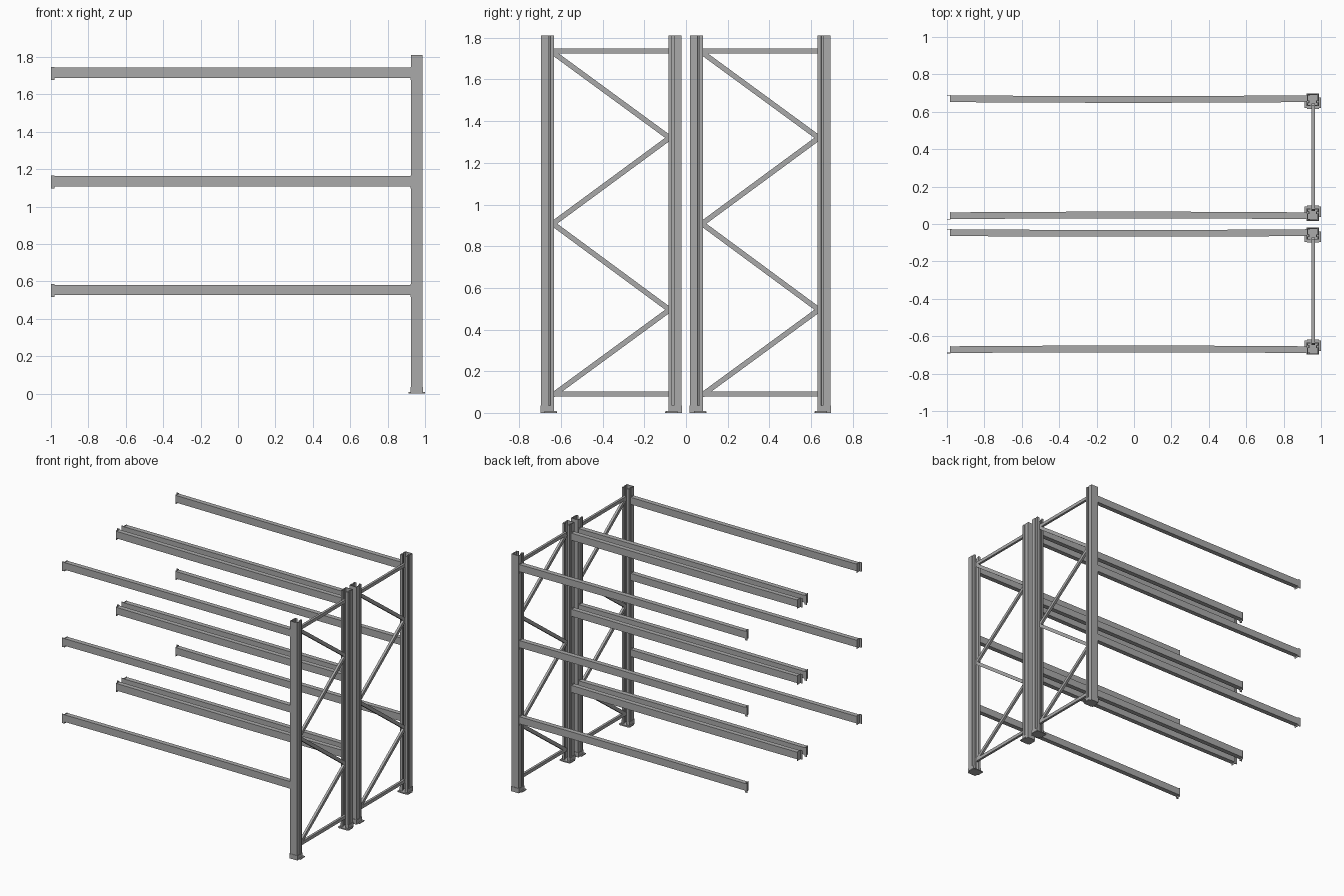
import bpy, bmesh, math
from mathutils import Vector, Matrix

cube = bpy.data.objects.get("Cube")
if cube:
    bpy.data.objects.remove(cube, do_unlink=True)

steel = bpy.data.materials.new("grey_steel")
steel.use_nodes = True
GREY = (0.4, 0.4, 0.4, 1)
steel.diffuse_color = GREY
steel.node_tree.nodes["Principled BSDF"].inputs["Base Color"].default_value = GREY

POST_X, POST_H = 0.956, 1.81
LEFT_END, RIGHT_END = -1.0, 0.942
PLATE = 0.004


def finish(name, bm):
    bmesh.ops.recalc_face_normals(bm, faces=bm.faces)
    mesh = bpy.data.meshes.new(name)
    bm.to_mesh(mesh)
    bm.free()
    mesh.materials.append(steel)
    obj = bpy.data.objects.new(name, mesh)
    bpy.context.collection.objects.link(obj)
    return obj


def add_box(bm, lo, hi):
    lo, hi = Vector(lo), Vector(hi)
    matrix = Matrix.Translation((lo + hi) / 2) @ Matrix.Diagonal((*(hi - lo), 1))
    bmesh.ops.create_cube(bm, size=1, matrix=matrix)


# Posts: thin folded channel, open toward the middle of its frame
def post(name, y, inward):
    half = [(0.012, 0.06), (0.028, 0.06), (0.028, 0.047), (0.02, 0.046),
            (0.02, 0.035), (0.028, 0.034), (0.028, 0.002)]
    path = half + [(-u, v) for u, v in reversed(half)]
    bm = bmesh.new()
    rows = [[bm.verts.new((POST_X + u, y + inward * v, z)) for u, v in path]
            for z in (0.004, POST_H)]
    for i in range(len(path) - 1):
        bm.faces.new((rows[0][i], rows[0][i + 1], rows[1][i + 1], rows[1][i]))
    obj = finish(name, bm)
    wall = obj.modifiers.new("wall", "SOLIDIFY")
    wall.thickness = PLATE
    wall.offset = 0
    wall.use_even_offset = True


# Feet: base plate with side wings and a low collar around the post
def foot(name, y, inward):
    bm = bmesh.new()

    def part(u0, u1, v0, v1, z0, z1):
        ys = sorted((y + inward * v0, y + inward * v1))
        add_box(bm, (POST_X + u0, ys[0], z0), (POST_X + u1, ys[1], z1))

    part(-0.032, 0.032, -0.002, 0.078, 0, 0.006)
    part(-0.044, 0.044, 0.018, 0.074, 0, 0.008)
    part(-0.034, 0.034, -0.003, 0, 0, 0.036)
    for side in (-1, 1):
        u = sorted((side * 0.031, side * 0.034))
        part(u[0], u[1], -0.003, 0.062, 0, 0.036)
    finish(name, bm)


# Beams: slightly bowed bar with a hooked connector at each end
def beam(name, y, inward, top):
    height, steps = 0.054, 12
    x0, x1 = LEFT_END + 0.018, RIGHT_END - 0.018
    bm = bmesh.new()
    rings = []
    for i in range(steps + 1):
        t = i / steps
        bow = 0.004 * 4 * t * (1 - t)
        x = x0 + (x1 - x0) * t
        rings.append([bm.verts.new((x, y + inward * (v + bow), z)) for v, z in
                      ((0.006, top), (0.042, top),
                       (0.042, top - height), (0.006, top - height))])
    for a, b in zip(rings, rings[1:]):
        for k in range(4):
            bm.faces.new((a[k], a[k - 1], b[k - 1], b[k]))
    bm.faces.new(rings[0])
    bm.faces.new(rings[-1])
    low, high = top - height - 0.012, top + 0.004
    for end, inner in ((LEFT_END, x0), (RIGHT_END, x1)):
        xs = sorted((end, inner))
        ys = sorted((y + inward * 0.004, y + inward * 0.008))
        add_box(bm, (xs[0], ys[0], low), (xs[1], ys[1], high))
        ys = sorted((y + inward * 0.004, y + inward * 0.043))
        add_box(bm, (inner - 0.002, ys[0], low), (inner + 0.002, ys[1], high))
    finish(name, bm)


# Braces: flat bars between two points in the plane of the frame
def brace(name, start, end, width=0.025, depth=0.018):
    a, b = Vector((POST_X + 0.003, *start)), Vector((POST_X + 0.003, *end))
    d = b - a
    matrix = (Matrix.Translation((a + b) / 2)
              @ Matrix.Rotation(math.atan2(d.z, d.y), 4, "X")
              @ Matrix.Diagonal((depth, d.length, width, 1)))
    bm = bmesh.new()
    bmesh.ops.create_cube(bm, size=1, matrix=matrix)
    finish(name, bm)


# Two identical frames standing back to back
for frame, centre in (("front", -0.359), ("back", 0.357)):
    for side, inward in (("near", 1), ("far", -1)):
        y = centre - inward * 0.337
        label = f"{frame}_{side}"
        post(label + "_post", y, inward)
        foot(label + "_foot", y, inward)
        for level, top in zip(("lower", "middle", "upper"), (0.581, 1.162, 1.742)):
            beam(f"{label}_{level}_beam", y, inward, top)

    near, far = centre - 0.28, centre + 0.28
    for level, z in (("bottom", 0.091), ("top", 1.737)):
        brace(f"{frame}_{level}_brace", (near, z), (far, z))
    heights = (1.73, 1.32, 0.908, 0.495, 0.085)
    for i in range(4):
        ends = (near, far) if i % 2 == 0 else (far, near)
        brace(f"{frame}_diagonal_brace_{i + 1}",
              (ends[0], heights[i]), (ends[1], heights[i + 1]))
